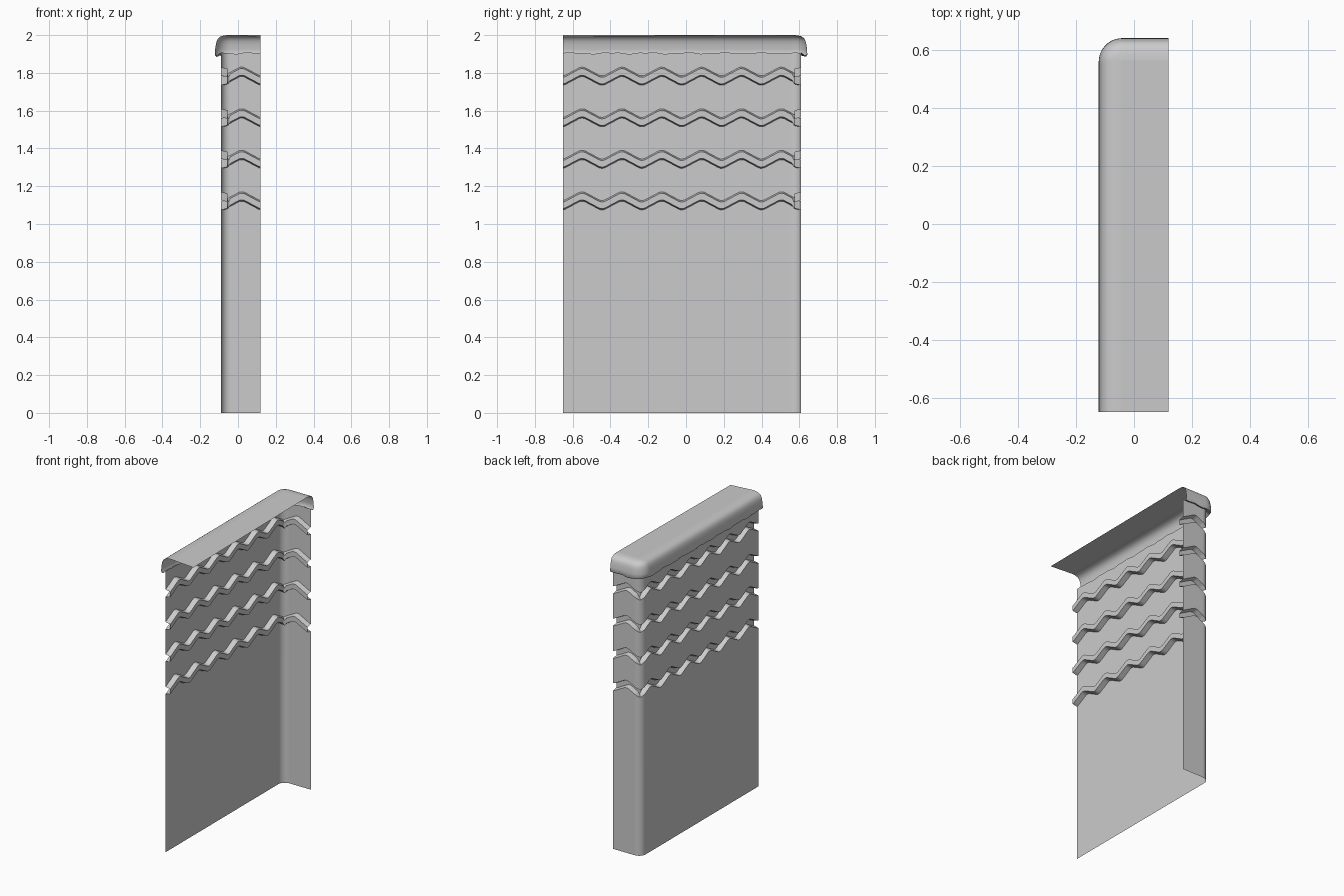
import bpy
import math
from mathutils import Vector

cube = bpy.data.objects.get("Cube")
if cube:
    bpy.data.objects.remove(cube)

LEFT, BACK, FRONT, EDGE = -0.09, 0.61, -0.65, 0.12
RADIUS = 0.05
PERIOD, WAVE = 0.211, 0.045

grey = bpy.data.materials.new("plain grey")
grey.use_nodes = True
grey.diffuse_color = (0.6, 0.6, 0.6, 1)
grey.node_tree.nodes["Principled BSDF"].inputs["Base Color"].default_value = (0.6, 0.6, 0.6, 1)


def zigzag(t, crest):
    """Height drop below a crest, with slightly flattened tips."""
    d = abs((t - crest + PERIOD / 2) % PERIOD - PERIOD / 2) / (PERIOD / 2)
    return -WAVE * min(1, max(0, (d - 0.1) / 0.8))


def plan_path():
    """Points along the side, round the corner and across the back: (point, outward normal, drop)."""
    path = []
    steps = 115
    for i in range(steps):
        y = FRONT + (BACK - RADIUS - FRONT) * i / steps
        path.append((Vector((LEFT, y, 0)), Vector((-1, 0, 0)), zigzag(y, 0.505)))
    centre = Vector((LEFT + RADIUS, BACK - RADIUS, 0))
    for i in range(13):
        a = math.pi - math.pi / 2 * i / 12
        n = Vector((math.cos(a), math.sin(a), 0))
        p = centre + n * RADIUS
        path.append((p, n, zigzag(p.y, 0.505) if i < 6 else zigzag(p.x, 0.02)))
    for i in range(1, 17):
        x = centre.x + (EDGE - centre.x) * i / 16
        path.append((Vector((x, BACK, 0)), Vector((0, 1, 0)), zigzag(x, 0.02)))
    return path


def sweep(name, path, profile, top_corner=None):
    """Sweep (offset, height, wave amount, ripple amount) rows along the path."""
    verts, faces = [], []
    for i, (p, n, drop) in enumerate(path):
        ripple = math.sin(i * 0.33) + 0.6 * math.sin(i * 0.71)
        for off, z, wave, rip in profile:
            q = p + n * off
            verts.append((q.x, q.y, z + wave * drop + rip * ripple))
    k = len(profile)
    for i in range(len(path) - 1):
        for j in range(k - 1):
            a = i * k + j
            faces.append((a, a + 1, a + k + 1, a + k))
    if top_corner:
        # close the top with one flat sheet reaching the open edges
        verts.append(top_corner)
        faces.append([i * k + k - 1 for i in range(len(path))] + [len(verts) - 1])
    mesh = bpy.data.meshes.new(name)
    mesh.from_pydata(verts, [], faces)
    mesh.materials.append(grey)
    obj = bpy.data.objects.new(name, mesh)
    bpy.context.collection.objects.link(obj)
    bpy.ops.object.select_all(action='DESELECT')
    obj.select_set(True)
    bpy.context.view_layer.objects.active = obj
    bpy.ops.object.shade_smooth_by_angle(angle=math.radians(35))
    return obj


path = plan_path()

# wall sheet with four recessed zigzag channels
wall = [(0, 0, 0, 0)]
for i in range(4):
    crest = 1.17 + 0.22 * i
    wall += [(0, crest - 0.05, 1, 0), (-0.035, crest - 0.043, 1, 0),
             (-0.035, crest - 0.008, 1, 0), (0, crest, 1, 0)]
wall.append((0, 1.905, 0, 0.003))
sweep("grooved_wall", path, wall)

# overhanging rounded cap with a rippled lip
cap = [(0, 1.905, 0, 0.003), (0.015, 1.892, 0, 0.003), (0.026, 1.89, 0, 0.003),
       (0.032, 1.9, 0, 0.003), (0.031, 1.925, 0, 0.001), (0.027, 1.95, 0, 0),
       (0.023, 1.968, 0, 0), (0.015, 1.983, 0, 0), (0.002, 1.993, 0, 0),
       (-0.02, 1.999, 0, 0), (-0.046, 2.0, 0, 0)]
sweep("rounded_cap", path, cap, (EDGE, FRONT, 1.99))
